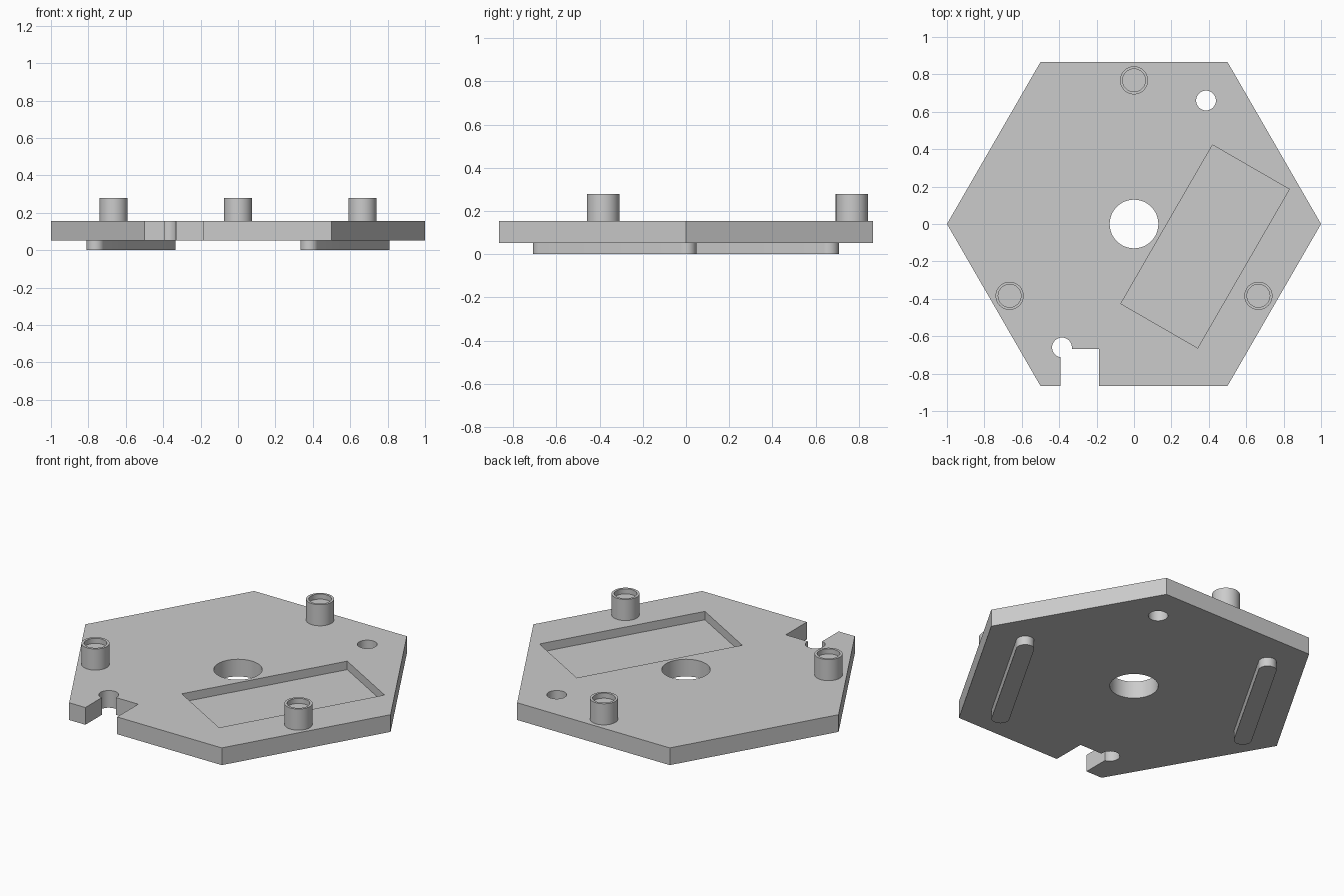
import bpy
import bmesh
from math import radians, cos, sin, pi
from mathutils import Vector

if "Cube" in bpy.data.objects:
    bpy.data.objects.remove(bpy.data.objects["Cube"], do_unlink=True)

grey = bpy.data.materials.new("light grey")
grey.use_nodes = True
colour = (0.6, 0.6, 0.6, 1)
grey.diffuse_color = colour
grey.node_tree.nodes["Principled BSDF"].inputs["Base Color"].default_value = colour

BOTTOM, TOP = 0.053, 0.155
POST_TOP = 0.28
HOLE = Vector((0.385, 0.66))


def arc(centre, radius, start=0, end=360, steps=48, closed=True):
    """Points around a circle or along an arc."""
    count = steps if closed else steps + 1
    angles = [radians(start + (end - start) * i / steps) for i in range(count)]
    return [(centre[0] + radius * cos(a), centre[1] + radius * sin(a)) for a in angles]


def prism(name, outline, low, high):
    """Extrude a flat outline between two heights."""
    bm = bmesh.new()
    face = bm.faces.new([bm.verts.new((x, y, low)) for x, y in outline])
    new = bmesh.ops.extrude_face_region(bm, geom=[face])["geom"]
    verts = [v for v in new if isinstance(v, bmesh.types.BMVert)]
    bmesh.ops.translate(bm, verts=verts, vec=(0, 0, high - low))
    bmesh.ops.recalc_face_normals(bm, faces=bm.faces)
    mesh = bpy.data.meshes.new(name)
    bm.to_mesh(mesh)
    bm.free()
    mesh.materials.append(grey)
    obj = bpy.data.objects.new(name, mesh)
    bpy.context.collection.objects.link(obj)
    return obj


def select(obj):
    bpy.ops.object.select_all(action="DESELECT")
    obj.select_set(True)
    bpy.context.view_layer.objects.active = obj


def cut(obj, outline, low, high):
    """Subtract a prism, then discard it."""
    cutter = prism("cutter", outline, low, high)
    cutter.hide_render = True
    mod = obj.modifiers.new("cut", "BOOLEAN")
    mod.operation = "DIFFERENCE"
    mod.solver = "EXACT"
    mod.object = cutter
    select(obj)
    bpy.ops.object.modifier_apply(modifier=mod.name)
    bpy.data.objects.remove(cutter, do_unlink=True)


def smooth(obj):
    select(obj)
    bpy.ops.object.shade_smooth_by_angle(angle=radians(30))


def rectangle(centre, along, half_length, half_width):
    across = Vector((along.y, -along.x))
    return [tuple(centre + along * half_length * a + across * half_width * b)
            for a, b in ((-1, -1), (-1, 1), (1, 1), (1, -1))]


# Hexagonal base plate with round holes, edge notch and slanted pocket
slant = Vector((cos(pi / 3), sin(pi / 3)))
plate = prism("hexagonal_plate", arc((0, 0), 1, steps=6), BOTTOM, TOP)
cut(plate, arc((0, 0), 0.13, steps=64), -1, 1)
cut(plate, arc(HOLE, 0.053), -1, 1)
cut(plate, arc(-HOLE, 0.053), -1, 1)
cut(plate, rectangle(Vector((-0.29, -0.835)), Vector((0, 1)), 0.167, 0.104), -1, 1)
cut(plate, rectangle(Vector((0.38, -0.12)), slant, 0.49, 0.237), TOP - 0.05, 1)
smooth(plate)

# Three hollow posts spaced evenly around the plate
for name, angle in (("back", 90), ("right", 210), ("left", 330)):
    spot = (0.768 * cos(radians(angle)), 0.768 * sin(radians(angle)))
    post = prism(name + "_post", arc(spot, 0.075), TOP, POST_TOP)
    cut(post, arc(spot, 0.061), POST_TOP - 0.03, 1)
    smooth(post)

# Two round-ended rails under the plate
for name, side in (("left", 1), ("right", -1)):
    inner = Vector((0.382, -0.66)) * side
    outer = Vector((0.762, 0)) * side
    turn = 0 if side > 0 else 180
    outline = (arc(outer, 0.048, turn - 30, turn + 150, 16, False)
               + arc(inner, 0.048, turn + 150, turn + 330, 16, False))
    smooth(prism(name + "_foot_rail", outline, 0, BOTTOM))
